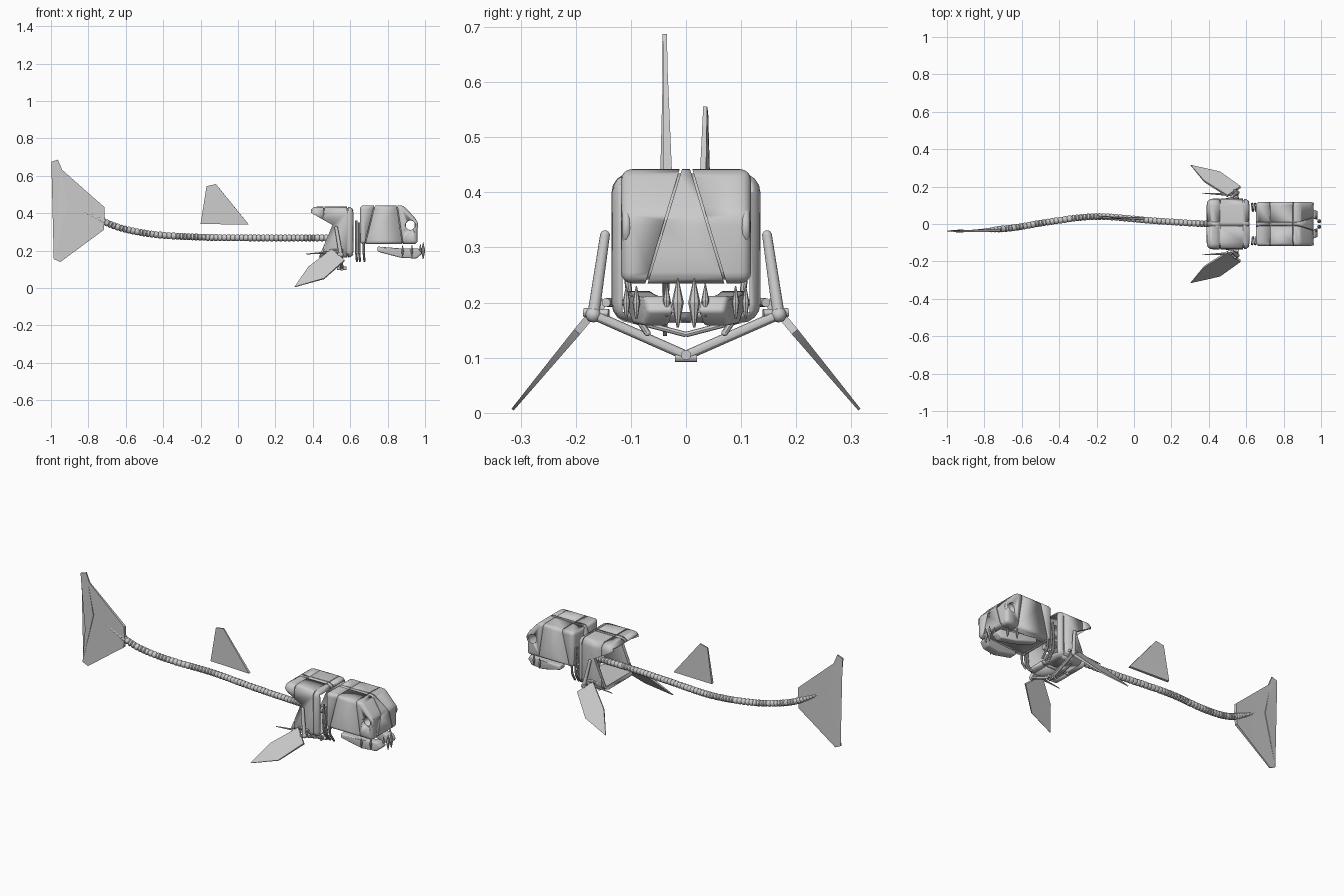
import bpy, bmesh, math
from mathutils import Vector, Matrix

if "Cube" in bpy.data.objects:
    bpy.data.objects.remove(bpy.data.objects["Cube"])


def make(name, bm, angle=30):
    bmesh.ops.recalc_face_normals(bm, faces=bm.faces)
    me = bpy.data.meshes.new(name)
    bm.to_mesh(me)
    bm.free()
    ob = bpy.data.objects.new(name, me)
    bpy.context.collection.objects.link(ob)
    activate(ob)
    bpy.ops.object.shade_smooth_by_angle(angle=math.radians(angle))
    return ob


def activate(ob):
    bpy.ops.object.select_all(action='DESELECT')
    ob.select_set(True)
    bpy.context.view_layer.objects.active = ob


def cut(ob, cutter, keep=False):
    m = ob.modifiers.new("cut", 'BOOLEAN')
    m.operation, m.solver, m.object = 'DIFFERENCE', 'EXACT', cutter
    activate(ob)
    bpy.ops.object.modifier_apply(modifier=m.name)
    if not keep:
        bpy.data.objects.remove(cutter)


def prism(name, pts, half, bevel=0, scale=None, centre=None):
    """Side profile in x/z, extruded across y."""
    bm = bmesh.new()
    sides = [[bm.verts.new((x, s * half, z)) for x, z in pts] for s in (-1, 1)]
    n = len(pts)
    bm.faces.new(sides[0])
    bm.faces.new(sides[1][::-1])
    for i in range(n):
        j = (i + 1) % n
        bm.faces.new((sides[0][i], sides[1][i], sides[1][j], sides[0][j]))
    if scale:
        c = Vector(centre)
        for v in bm.verts:
            d = v.co - c
            v.co = c + Vector((d.x * scale[0], d.y * scale[1], d.z * scale[2]))
    if bevel:
        bmesh.ops.bevel(bm, geom=bm.edges[:], offset=bevel, segments=4,
                        profile=0.5, affect='EDGES', clamp_overlap=True)
    return make(name, bm)


def fin(name, pts, normal, thick):
    """Flat blade: outline points with a thickness for each point."""
    bm = bmesh.new()
    n = Vector(normal).normalized()
    a, b = [[bm.verts.new(Vector(p) + n * s * t / 2) for p, t in zip(pts, thick)] for s in (-1, 1)]
    faces = [bm.faces.new(a), bm.faces.new(b[::-1])]
    for i in range(len(a)):
        j = (i + 1) % len(a)
        bm.faces.new((a[i], b[i], b[j], a[j]))
    bmesh.ops.triangulate(bm, faces=faces)
    return make(name, bm)


def rod(bm, p, q, r1, r2=None, sides=12):
    p, q = Vector(p), Vector(q)
    d = q - p
    M = Matrix.Translation((p + q) / 2) @ d.to_track_quat('Z', 'Y').to_matrix().to_4x4()
    bmesh.ops.create_cone(bm, cap_ends=True, segments=sides, radius1=r1,
                          radius2=r1 if r2 is None else r2, depth=d.length, matrix=M)


def ball(bm, p, r):
    bmesh.ops.create_uvsphere(bm, u_segments=12, v_segments=8, radius=r, matrix=Matrix.Translation(p))


def groove(ob, core, point, normal):
    """Shallow panel seam where a thin slab meets the surface."""
    bm = bmesh.new()
    M = Matrix.Translation(point) @ Vector(normal).to_track_quat('Z', 'Y').to_matrix().to_4x4()
    bmesh.ops.create_cube(bm, size=1, matrix=M @ Matrix.Diagonal((0.9, 0.9, 0.004, 1)))
    slab = make("seam_cutter", bm)
    cut(slab, core, keep=True)
    cut(ob, slab)


# Head: rounded box with sloped brow, panel seams and a through eye tunnel
profile = [(0.652, 0.235), (0.652, 0.442), (0.885, 0.442), (0.96, 0.36), (0.96, 0.235)]
head = prism("head", profile, 0.118, 0.02)
core = prism("head_core", profile, 0.118, 0.018, (0.955, 0.93, 0.93), (0.806, 0, 0.335))
for pt, nrm in (((0.705, 0, 0.34), (1, 0, -0.25)), ((0.865, 0, 0.34), (1, 0, 0.15)),
                ((0.8, 0.04, 0.34), (0, 1, 0.3)), ((0.8, -0.04, 0.34), (0, 1, -0.3))):
    groove(head, core, pt, nrm)
bpy.data.objects.remove(core)
bm = bmesh.new()
rod(bm, (0.918, -0.2, 0.337), (0.918, 0.2, 0.337), 0.027, sides=24)
cut(head, make("eye_cutter", bm))

# Eye rings
for s in (-1, 1):
    bpy.ops.mesh.primitive_torus_add(location=(0.922, s * 0.108, 0.336), rotation=(math.pi / 2, 0, 0),
                                     major_radius=0.033, minor_radius=0.008,
                                     major_segments=28, minor_segments=10)
    bpy.context.object.name = "eye_ring"
    bpy.ops.object.shade_smooth()

# Lower jaw: two tapering limbs meeting at the front
jaw = [(0.745, 0.222), (0.745, 0.195), (0.87, 0.162), (0.955, 0.158), (0.985, 0.185), (0.965, 0.212), (0.87, 0.212)]
for s in (-1, 1):
    ob = prism("jaw_limb", jaw, 0.024, 0.008)
    for v in ob.data.vertices:
        t = (v.co.x - 0.745) / 0.24
        v.co.y += s * (0.085 - 0.04 * t * t)

# Teeth: long front fangs and small side spikes
bm = bmesh.new()
for s in (-1, 1):
    for x, y, lo, hi, r in ((0.99, 0.015, 0.155, 0.245, 0.011), (0.975, 0.035, 0.175, 0.235, 0.007),
                            (0.93, 0.09, 0.17, 0.23, 0.007), (0.88, 0.108, 0.17, 0.23, 0.007)):
        mid = lo + (hi - lo) * 0.5
        rod(bm, (x, s * y, lo), (x, s * y, mid), 0.002, r, 8)
        rod(bm, (x, s * y, mid), (x, s * y, hi), r, 0.001, 8)
make("teeth", bm)

# Gill arches between head and body
bm = bmesh.new()
for x, top in ((0.632, 0.36), (0.648, 0.35), (0.672, 0.235)):
    for s in (-1, 1):
        path = [(x, s * 0.1, top), (x, s * 0.108, 0.26), (x, s * 0.1, 0.19), (x + 0.004, s * 0.07, 0.145)]
        for a, b in zip(path, path[1:]):
            if a[2] > b[2]:
                rod(bm, a, b, 0.006, sides=8)
            ball(bm, b, 0.006)
make("gill_arches", bm)

# Body shell: hollow rounded box with notched, open back
box = [(0.385, 0.163), (0.385, 0.435), (0.622, 0.435), (0.622, 0.163)]
body = prism("body_shell", box, 0.135, 0.035)
core = prism("body_core", box, 0.135, 0.03, (0.96, 0.95, 0.95), (0.505, 0, 0.299))
for pt, nrm in (((0.585, 0, 0.3), (1, 0, 0)), ((0.46, 0, 0.3), (1, 0, 0)),
                ((0.5, 0.012, 0.3), (0, 1, 0)), ((0.5, -0.012, 0.3), (0, 1, 0))):
    groove(body, core, pt, nrm)
bpy.data.objects.remove(core)
cut(body, prism("hollow_cutter", [(0.3, 0.183), (0.3, 0.415), (0.7, 0.415), (0.7, 0.183)], 0.115))
cut(body, prism("notch_cutter", [(0.3, 0.41), (0.388, 0.404), (0.505, 0.337), (0.405, 0.1), (0.3, 0.1)], 0.3))

# Spine: beads along a smooth path
keys = [Vector(k) for k in ((0.75, 0, 0.268), (0.61, 0, 0.268), (0.4, 0, 0.268), (0.1, 0.018, 0.268), (-0.2, 0.04, 0.272),
                            (-0.45, 0.012, 0.287), (-0.63, -0.018, 0.322), (-0.75, -0.03, 0.372),
                            (-0.85, -0.036, 0.43), (-0.93, -0.038, 0.49))]
pts = []
for i in range(1, len(keys) - 2):
    a, b, c, d = keys[i - 1:i + 3]
    for k in range(40):
        t = k / 40
        pts.append(0.5 * (2 * b + (c - a) * t + (2 * a - 5 * b + 4 * c - d) * t * t + (3 * b - a - 3 * c + d) * t ** 3))
bm = bmesh.new()
last = pts[0]
for p in pts[1:]:
    if (p - last).length > 0.019:
        d = (p - last) * 0.5
        r = 0.018 * min(1, max(0.3, (p.x + 0.92) / 0.2))
        mid = last + d
        rod(bm, last, mid - d * 0.5, r * 0.8, r, 14)
        rod(bm, mid - d * 0.5, mid + d * 0.5, r, r, 14)
        rod(bm, mid + d * 0.5, p, r, r * 0.8, 14)
        last = p
make("spine", bm)

# Dorsal fin, floating above the spine
o = [(-0.2, 0.342), (-0.168, 0.545), (-0.118, 0.556), (0.057, 0.34)]
fin("dorsal_fin", [(x, 0.034 - 0.04 * (x + 0.1), z) for x, z in o], (0.04, 1, 0), (0.016, 0.007, 0.007, 0.014))

# Tail fin
o = [(-0.715, 0.433), (-0.94, 0.632), (-0.963, 0.687), (-0.998, 0.675), (-0.948, 0.622),
     (-0.912, 0.45), (-0.985, 0.155), (-0.95, 0.139), (-0.8, 0.25), (-0.718, 0.31), (-0.712, 0.37)]
fin("tail_fin", [(x, -0.036 - 0.02 * (x + 0.85) * -1, z) for x, z in o], (0, 1, 0),
    (0.016, 0.008, 0.008, 0.008, 0.008, 0.018, 0.007, 0.007, 0.012, 0.016, 0.018))

# Pectoral fins with shoulder struts and trailing spikes
bm = bmesh.new()
for s in (-1, 1):
    o = [(0.5, 0.205), (0.375, 0.11), (0.303, 0.006), (0.46, 0.05), (0.57, 0.147)]
    fin("pectoral_fin", [(x, s * (0.17 + (0.18 - z) * 0.83), z) for x, z in o], (0, 0.77, s * 0.64),
        (0.014, 0.011, 0.005, 0.008, 0.014))
    top, hip, keel = (0.525, s * 0.147, 0.322), (0.55, s * 0.168, 0.178), (0.555, 0, 0.104)
    rod(bm, top, hip, 0.009, 0.011)
    ball(bm, top, 0.009)
    ball(bm, hip, 0.014)
    rod(bm, hip, keel, 0.009)
    rod(bm, (0.54, s * 0.185, 0.182), (0.55, s * 0.14, 0.18), 0.008)
    rod(bm, (0.55, s * 0.155, 0.195), (0.365, s * 0.165, 0.182), 0.009, 0.002, 8)
    rod(bm, (0.45, s * 0.12, 0.2), (0.56, s * 0.145, 0.2), 0.008)
    rod(bm, (0.5, s * 0.1, 0.168), (0.5, 0, 0.142), 0.005)
rod(bm, (0.555, -0.02, 0.1), (0.555, 0.02, 0.1), 0.008)
rod(bm, (0.53, 0, 0.105), (0.58, 0, 0.105), 0.009)
make("fin_struts", bm)
